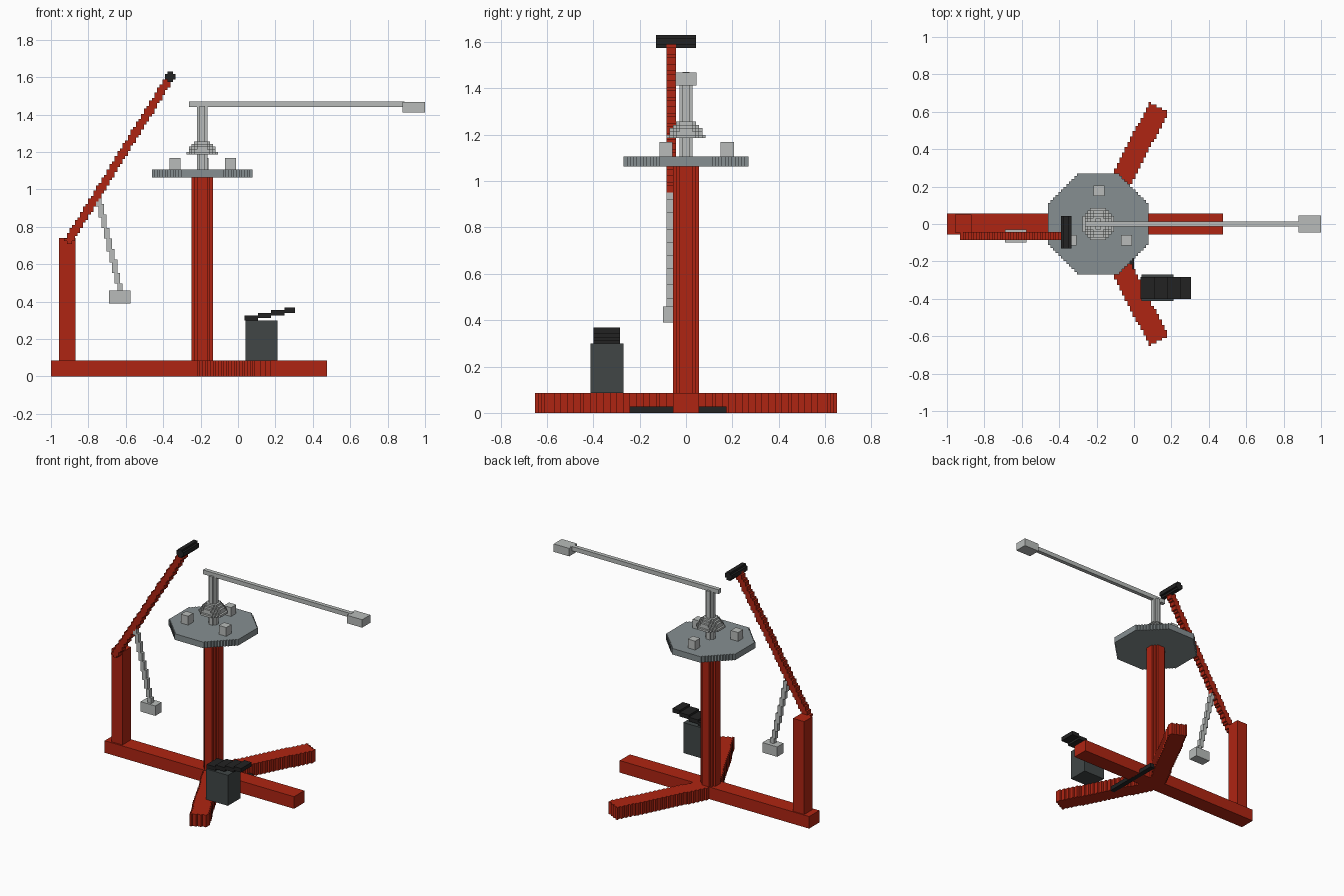
import bpy, bmesh, math
from mathutils import Vector

V = 2 / 141                      # grid step of the stepped surfaces
ORIGIN = (-1.0, 0.0, 0.0)
CX = -1 + 57 * V                 # column axis
X, Y, Z = 0, 1, 2

cube = bpy.data.objects.get("Cube")
if cube:
    bpy.data.objects.remove(cube, do_unlink=True)


def material(name, colour):
    m = bpy.data.materials.new(name)
    m.use_nodes = True
    rgba = (*colour, 1)
    m.diffuse_color = rgba
    m.node_tree.nodes["Principled BSDF"].inputs["Base Color"].default_value = rgba
    return m


RED = material("red paint", (0.43, 0.018, 0.006))
STEEL = material("light steel", (0.48, 0.50, 0.49))
PLATE = material("grey plate", (0.24, 0.275, 0.285))
MOTOR = material("dark motor grey", (0.052, 0.062, 0.062))
BLACK = material("black rubber", (0.016, 0.016, 0.016))


def extrude_ring(name, mat, points, depth):
    """Closed ring of 3D points pushed along a depth vector."""
    bm = bmesh.new()
    face = bm.faces.new([bm.verts.new(p) for p in points])
    top = bmesh.ops.extrude_face_region(bm, geom=[face])["geom"]
    bmesh.ops.translate(bm, vec=depth, verts=[v for v in top if isinstance(v, bmesh.types.BMVert)])
    bm.faces.ensure_lookup_table()
    bmesh.ops.recalc_face_normals(bm, faces=bm.faces)
    mesh = bpy.data.meshes.new(name)
    bm.to_mesh(mesh)
    bm.free()
    mesh.materials.append(mat)
    obj = bpy.data.objects.new(name, mesh)
    bpy.context.collection.objects.link(obj)
    return obj


def box(name, mat, x, y, z):
    ring = [(x[0], y[0], z[0]), (x[1], y[0], z[0]), (x[1], y[1], z[0]), (x[0], y[1], z[0])]
    return extrude_ring(name, mat, ring, (0, 0, z[1] - z[0]))


def stepped(name, mat, outline, row, span, depth):
    """Convex outline of (row, span) points turned into a staircase edge, then extruded."""
    o_r, o_s = ORIGIN[row], ORIGIN[span]
    first = round((min(p[0] for p in outline) - o_r) / V)
    last = round((max(p[0] for p in outline) - o_r) / V)
    low, high = [], []
    for k in range(first, last):
        r = o_r + (k + 0.5) * V
        hits = []
        for (r1, s1), (r2, s2) in zip(outline, outline[1:] + outline[:1]):
            if (r1 <= r) != (r2 <= r):
                hits.append(s1 + (s2 - s1) * (r - r1) / (r2 - r1))
        if len(hits) < 2:
            continue
        a = math.ceil((min(hits) - o_s) / V - 0.5)
        b = max(a + 1, math.floor((max(hits) - o_s) / V - 0.5) + 1)
        low += [(k, a), (k + 1, a)]
        high += [(k, b), (k + 1, b)]
    ring = []
    for p in low + high[::-1]:
        if not ring or p != ring[-1]:
            ring.append(p)
    axis = 3 - row - span
    points = []
    for r, s in ring:
        q = Vector((0, 0, 0))
        q[row], q[span], q[axis] = o_r + r * V, o_s + s * V, depth[0]
        points.append(q)
    push = Vector((0, 0, 0))
    push[axis] = depth[1] - depth[0]
    return extrude_ring(name, mat, points, push)


def octagon(c1, c2, apothem):
    r = apothem / math.cos(math.pi / 8)
    turns = [(i + 0.5) * math.pi / 4 for i in range(8)]
    return [(c1 + r * math.cos(t), c2 + r * math.sin(t)) for t in turns]


def beam(p, q, width):
    p, q = Vector(p), Vector(q)
    d = (q - p).normalized() * width / 2
    n = Vector((-d.y, d.x))
    return [tuple(c) for c in (p + n, q + n, q - n, p - n)]


# Base beam and the two splayed legs
base_top = 6 * V
box("base_beam", RED, (-1, 0.477), (-4 * V, 4 * V), (0, base_top))
for side, name in ((1, "back_leg"), (-1, "front_leg")):
    stepped(name, RED, beam((0, CX), (side * 0.626, 0.135), 0.115), Y, X, (0, base_top))

# Low cross bar under the base
box("foot_bar", BLACK, (-0.035, 0.0), (-0.25, 0.175), (-0.001, 2 * V))

# Main column and round table
stepped("column", RED, octagon(0, CX, 4 * V), Y, X, (base_top, 75 * V))
stepped("turntable", PLATE, octagon(0, CX, 0.268), Y, X, (75 * V, 78 * V))

# Three clamp blocks on the table
for i, (x, y) in enumerate(((-0.187, 0.178), (-0.04, -0.086), (-0.337, -0.086))):
    h = 2 * V
    box(f"clamp_{i + 1}", STEEL, (x - h, x + h), (y - h, y + h), (78 * V, 82.4 * V))

# Spindle with stepped cone
stepped("spindle", STEEL, octagon(0, CX, 2 * V), Y, X, (78 * V, 102 * V))
for i, steps in enumerate((6.3, 5.3, 4.6, 4, 3.3)):
    z = (83.6 + i) * V
    stepped(f"cone_ring_{i + 1}", STEEL, octagon(0, CX, steps * V), Y, X, (z, z + V))

# Long top bar with end weight
box("top_bar", STEEL, (-0.263, 0.89), (-V, V), (1.44, 1.47))
box("bar_weight", STEEL, (0.88, 1.0), (-0.045, 0.045), (1.412, 1.468))

# Side post with raised arm and handle
box("side_post", RED, (-0.957, -0.87), (-0.045, 0.05), (base_top, 0.74))
stepped("raised_arm", RED, beam((0.715, -0.912), (1.592, -0.368), 0.045),
        Z, X, (-6 * V, -3 * V))
stepped("arm_handle", BLACK, octagon(113 * V, -1 + 45 * V, 2 * V), Z, X, (-0.13, 0.044))

# Hanging rod with weight
stepped("hanging_rod", STEEL, beam((0.97, -0.75), (0.45, -0.628), 0.029),
        Z, X, (-6 * V, -4 * V))
box("hanging_weight", STEEL, (-0.69, -0.575), (-0.1, -0.03), (0.39, 0.46))

# Motor housing with tilted pedal
box("motor_housing", MOTOR, (0.04, 0.21), (-0.412, -0.27), (base_top, 0.3))
stepped("pedal", BLACK, beam((0.037, 0.304), (0.302, 0.358), 0.028), X, Z, (-0.4, -0.284))
